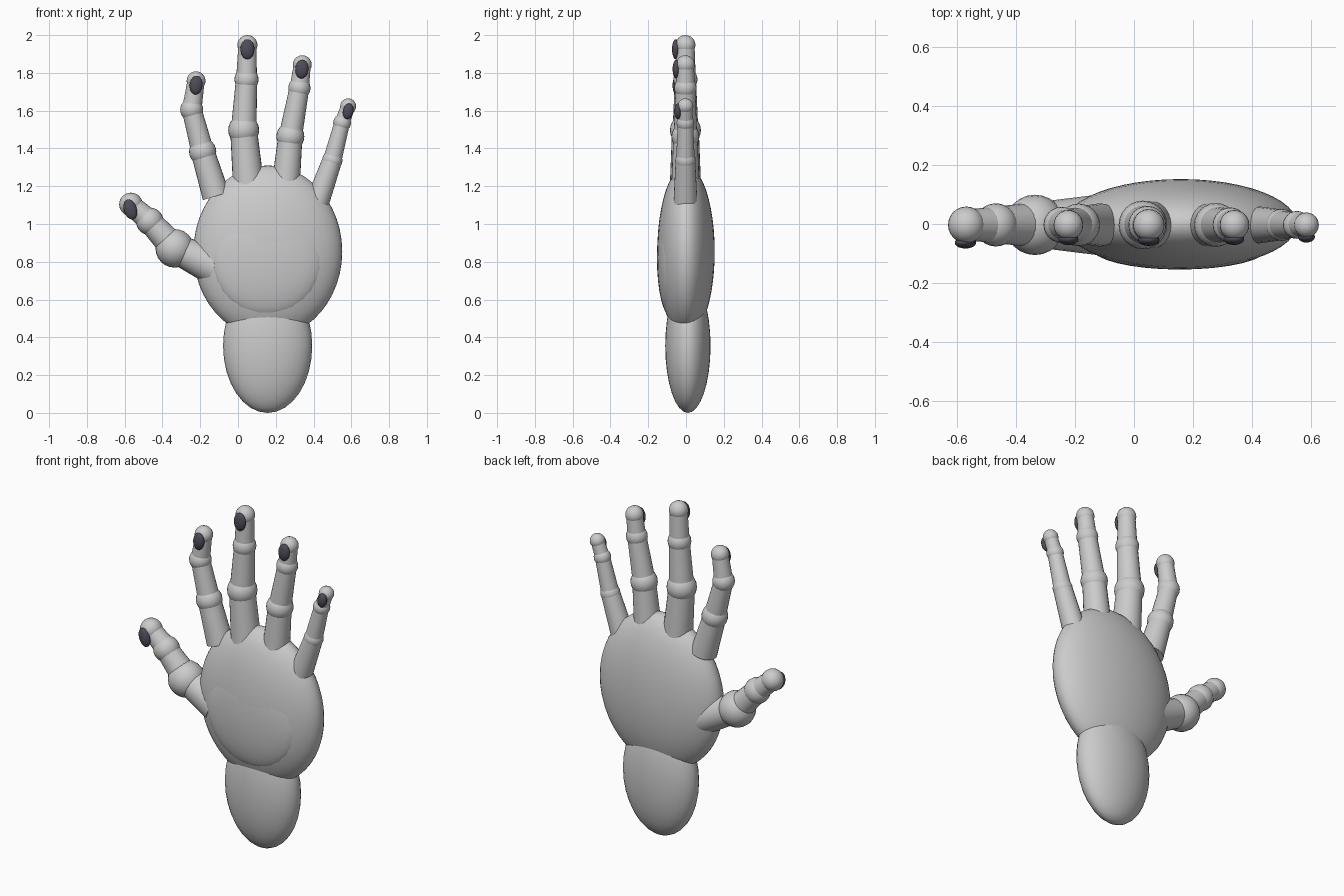
import bpy, math
from mathutils import Vector

nail_mat = bpy.data.materials.new("dark_nail")
nail_mat.diffuse_color = (0.08, 0.07, 0.1, 1)


def smooth(name):
    ob = bpy.context.object
    ob.name = name
    bpy.ops.object.shade_smooth_by_angle(angle=math.radians(35))
    return ob


def ellipsoid(name, loc, radii, tilt=0, seg=32, rings=16):
    bpy.ops.mesh.primitive_uv_sphere_add(segments=seg, ring_count=rings, radius=1,
                                         location=loc, rotation=(0, tilt, 0))
    bpy.context.object.scale = radii
    bpy.ops.object.transform_apply(location=False, rotation=False, scale=True)
    return smooth(name)


def bone(name, a, b, r1, r2):
    a, b = Vector(a), Vector(b)
    d = b - a
    bpy.ops.mesh.primitive_cone_add(vertices=24, radius1=r1, radius2=r2, depth=d.length,
                                    location=(a + b) / 2,
                                    rotation=d.to_track_quat('Z', 'Y').to_euler())
    return smooth(name)


# Palm, wrist and raised palm pad
ellipsoid("palm", (0.158, 0, 0.854), (0.394, 0.152, 0.456), seg=48, rings=24)
ellipsoid("wrist", (0.157, 0.01, 0.355), (0.236, 0.12, 0.355))
ellipsoid("palm_pad", (0.155, -0.08, 0.821), (0.30, 0.074, 0.312))

# Each finger: (x, z, joint radius) for base, knuckle, upper joint, tip;
# segment end radii; nail x, z, half width, half height, tilt
fingers = {
    "index": ([(-0.116, 1.148), (-0.187, 1.383, 0.072), (-0.245, 1.605, 0.061), (-0.222, 1.758, 0.050)],
              [(0.073, 0.063), (0.060, 0.052), (0.052, 0.045)], (-0.222, 1.735, 0.034, 0.05, 0.1)),
    "middle": ([(0.057, 1.19), (0.030, 1.497, 0.082), (0.045, 1.765, 0.064), (0.050, 1.947, 0.053)],
               [(0.083, 0.071), (0.068, 0.056), (0.055, 0.048)], (0.050, 1.925, 0.037, 0.053, 0.03)),
    "ring": ([(0.252, 1.20), (0.277, 1.463, 0.074), (0.325, 1.720, 0.059), (0.340, 1.843, 0.050)],
             [(0.075, 0.064), (0.062, 0.052), (0.051, 0.045)], (0.338, 1.82, 0.035, 0.05, 0.1)),
    "little": ([(0.420, 1.116), (0.499, 1.337, 0.054), (0.551, 1.535, 0.047), (0.583, 1.623, 0.042)],
               [(0.063, 0.052), (0.049, 0.041), (0.040, 0.037)], (0.583, 1.597, 0.028, 0.042, 0.2)),
    "thumb": ([(-0.124, 0.776), (-0.335, 0.871, 0.102), (-0.467, 1.014, 0.073), (-0.567, 1.104, 0.062)],
              [(0.102, 0.076), (0.076, 0.062), (0.062, 0.052)], (-0.570, 1.077, 0.034, 0.055, -0.3)),
}

for name, (pts, radii, nail) in fingers.items():
    pos = [(p[0], -0.003, p[1]) for p in pts]
    # Tapered segments
    for i, (r1, r2) in enumerate(radii):
        bone(f"{name}_segment_{i + 1}", pos[i], pos[i + 1], r1, r2)
    # Joint and tip balls
    for i in (1, 2, 3):
        part = "tip" if i == 3 else f"joint_{i}"
        ellipsoid(f"{name}_{part}", pos[i], (pts[i][2],) * 3, seg=24, rings=12)
    # Nail
    x, z, w, h, tilt = nail
    ob = ellipsoid(f"{name}_nail", (x, -pts[3][2] - 0.001, z), (w, 0.02, h), tilt, 20, 12)
    ob.data.materials.append(nail_mat)
